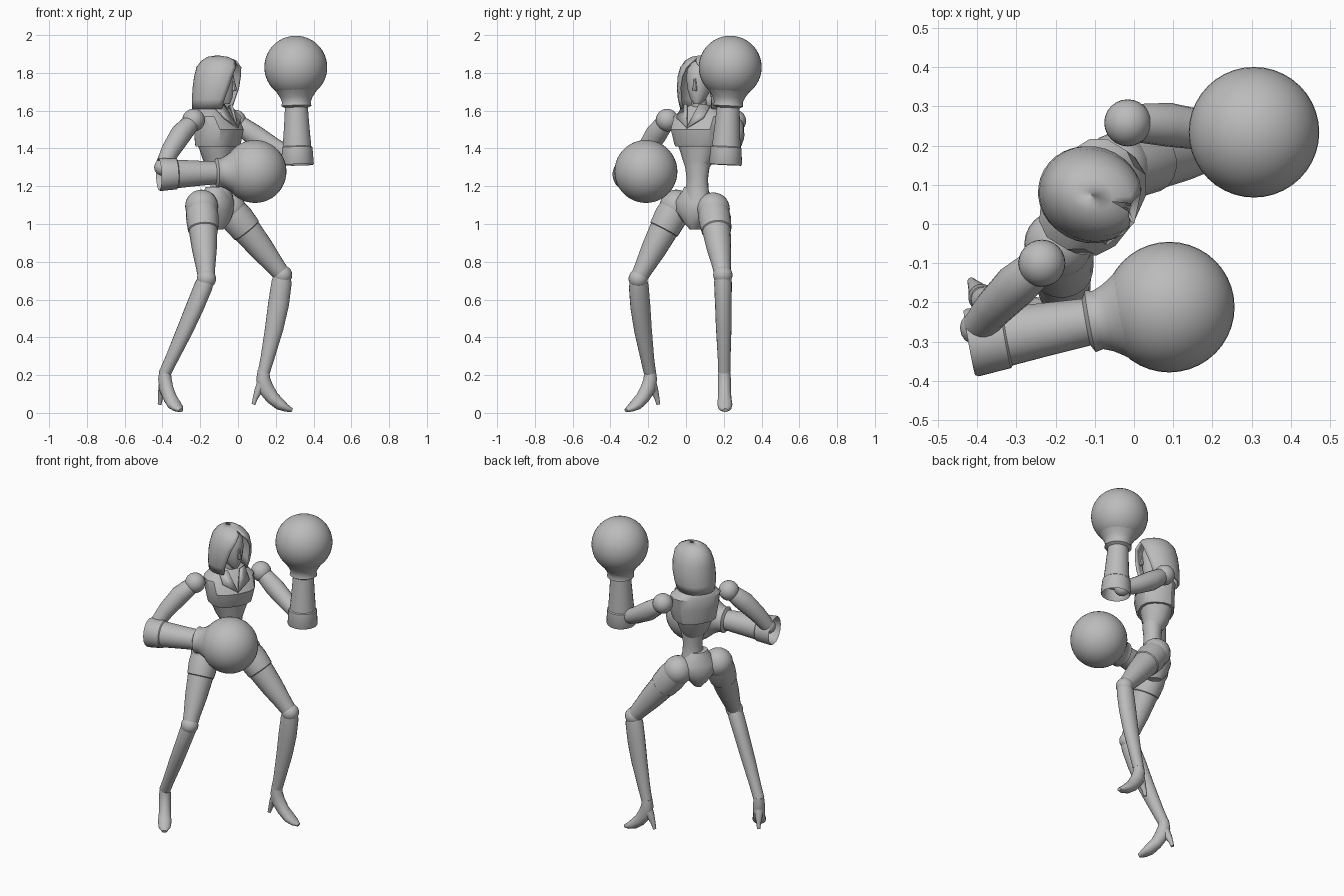
import bpy, bmesh, math
from mathutils import Vector

if "Cube" in bpy.data.objects:
    bpy.data.objects.remove(bpy.data.objects["Cube"], do_unlink=True)

grey = bpy.data.materials.new("plain grey")
grey.use_nodes = True
grey.diffuse_color = (0.5, 0.5, 0.5, 1)
grey.node_tree.nodes["Principled BSDF"].inputs["Base Color"].default_value = (0.5, 0.5, 0.5, 1)

UP = Vector((0, 0, 1))
SIDE = Vector((0.52, 0.854, 0))      # the turned body's left
FRONT = Vector((0.854, -0.52, 0))    # the turned body's front
BODY = Vector((-0.11, 0.07, 0))


def finish(bm, name, angle=40):
    bmesh.ops.remove_doubles(bm, verts=bm.verts, dist=1e-5)
    bmesh.ops.recalc_face_normals(bm, faces=bm.faces)
    mesh = bpy.data.meshes.new(name)
    bm.to_mesh(mesh)
    bm.free()
    mesh.materials.append(grey)
    ob = bpy.data.objects.new(name, mesh)
    bpy.context.scene.collection.objects.link(ob)
    bpy.ops.object.select_all(action='DESELECT')
    ob.select_set(True)
    bpy.context.view_layer.objects.active = ob
    bpy.ops.object.shade_smooth_by_angle(angle=math.radians(angle))
    return ob


def loft(name, rings, ref, axis=None, sides=18, power=1.0, angle=40):
    """Skin over rings (centre, radius along ref, radius across)."""
    bm = bmesh.new()
    loops = []
    for i, (c, ra, rb) in enumerate(rings):
        before, after = rings[max(i - 1, 0)][0], rings[min(i + 1, len(rings) - 1)][0]
        t = (axis or (after - before)).normalized()
        a = (ref - t * ref.dot(t)).normalized()
        b = t.cross(a)
        loop = []
        for k in range(sides):
            w = 2 * math.pi * (k + 0.5) / sides
            ca, sb = (math.copysign(abs(v) ** power, v) for v in (math.cos(w), math.sin(w)))
            loop.append(bm.verts.new(c + a * ca * ra + b * sb * rb))
        loops.append(loop)
    for lo, hi in zip(loops, loops[1:]):
        for k in range(sides):
            n = (k + 1) % sides
            bm.faces.new((lo[k], lo[n], hi[n], hi[k]))
    bm.faces.new(loops[0])
    bm.faces.new(loops[-1])
    return finish(bm, name, angle)


def ball(name, centre, r, seg=24):
    bm = bmesh.new()
    bmesh.ops.create_uvsphere(bm, u_segments=seg, v_segments=seg // 2 + 2, radius=r)
    bmesh.ops.translate(bm, verts=bm.verts, vec=centre)
    return finish(bm, name, 60)


def limb(name, start, end, radii, ref, bulge=Vector()):
    """Straight or bowed limb; radii are (fraction, across ref, other)."""
    axis = end - start
    rings = [(start.lerp(end, f) + bulge * math.sin(math.pi * f), a, b) for f, a, b in radii]
    return loft(name, rings, ref, axis)


def body_rings(rows, origin=BODY):
    return [(origin + FRONT * f + UP * z, a, b) for z, f, a, b in rows]


# Torso, waist and hips
loft("ribcage", body_rings([
    (1.265, .03, .045, .045), (1.34, .005, .085, .075), (1.43, 0, .118, .098)]),
    SIDE, UP, 14, .85, 30)
loft("cropped_jacket", body_rings([
    (1.41, .002, .125, .105), (1.425, .004, .13, .11), (1.50, .01, .147, .118),
    (1.57, -.012, .15, .098), (1.61, -.02, .105, .07), (1.63, -.02, .05, .05)]),
    SIDE, UP, 14, .8, 30)
loft("waist", body_rings([
    (1.12, 0, .075, .065), (1.18, 0, .062, .055), (1.24, 0, .058, .052), (1.32, 0, .07, .06)],
    Vector((-.09, .06, 0))), SIDE, UP)
loft("pelvis", body_rings([
    (.97, 0, .025, .04), (1.01, 0, .06, .075), (1.07, -.005, .12, .09),
    (1.12, 0, .12, .085), (1.17, 0, .075, .065), (1.195, 0, .062, .055)],
    Vector((-.115, .05, 0))), SIDE, UP)
loft("neck", body_rings([(1.58, -.01, .045, .045), (1.70, .01, .035, .038)]), SIDE, UP)

# Lapels of the jacket
for tag, s in (("left", 1), ("right", -1)):
    bm = bmesh.new()
    bm.faces.new([bm.verts.new(BODY + SIDE * s * u + FRONT * f + UP * z) for u, f, z in (
        (.0, .13, 1.51), (.085, .10, 1.565), (.085, .03, 1.63), (.04, .07, 1.635))])
    lapel = finish(bm, tag + "_lapel")
    lapel.modifiers.new("thickness", 'SOLIDIFY').thickness = .012

# Head inside an open hood
turn = math.radians(-18)
LOOK = Vector((math.cos(turn), math.sin(turn), 0))
EAR = Vector((-LOOK.y, LOOK.x, 0))
HEAD = Vector((-.108, .074, 0))
loft("head", [(HEAD + LOOK * f + UP * z, a, b) for z, f, a, b in (
    (1.635, .045, .018, .022), (1.665, .03, .042, .05), (1.71, .012, .06, .075),
    (1.77, .005, .07, .085), (1.82, 0, .066, .08), (1.86, 0, .035, .045))], EAR, UP, 20)
loft("nose", [(HEAD + LOOK * f + UP * z, r, r) for z, f, r in (
    (1.705, .09, .012), (1.715, .093, .013), (1.77, .085, .007))], EAR, UP, 8)

bm = bmesh.new()
rows, columns = [], 24
for z, off, rf, rs, gap in ((1.61, -.02, .118, .11, 52), (1.66, -.012, .126, .12, 50),
                            (1.72, -.002, .132, .123, 45), (1.78, .004, .13, .116, 38),
                            (1.83, .008, .122, .1, 26), (1.865, .008, .095, .075, 8),
                            (1.885, 0, .055, .045, 0), (1.893, 0, .001, .001, 0)):
    row = []
    for k in range(columns + 1):
        w = math.radians(gap + (360 - 2 * gap) * k / columns)
        row.append(bm.verts.new(HEAD + LOOK * (off + rf * math.cos(w))
                                + EAR * rs * math.sin(w) + UP * z))
    rows.append(row)
for lo, hi in zip(rows, rows[1:]):
    for k in range(columns):
        bm.faces.new((lo[k], lo[k + 1], hi[k + 1], hi[k]))
hood = finish(bm, "hood", 50)
hood.modifiers.new("thickness", 'SOLIDIFY').thickness = .012

# Arms with round boxing gloves and flared gauntlets
ARM = ((0, .035, .035), (.12, .05, .05), (.35, .058, .056), (.7, .05, .05), (1, .042, .042))
GAUNTLET = ((.10, .13), (.135, .102), (.16, .086), (.185, .076), (.205, .08), (.215, .061),
            (.32, .068), (.42, .076), (.425, .082), (.51, .088), (.518, .084), (.51, .077), (.45, .07))
arms = (
    ("left", Vector((-.016, .258, 1.545)), Vector((.275, .215, 1.365)),
     Vector((.306, .234, 1.83)), Vector((.314, .208, 1.31)), Vector((0, .012, -.015))),
    ("right", Vector((-.235, -.1, 1.55)), Vector((-.4, -.265, 1.30)),
     Vector((.09, -.212, 1.278)), Vector((-.41, -.302, 1.262)), Vector((-.01, 0, .015))),
)
for tag, shoulder, elbow, glove, cuff, bow in arms:
    ball(tag + "_shoulder", shoulder, .06)
    limb(tag + "_upper_arm", shoulder, elbow, ARM, UP if tag == "left" else SIDE, bow)
    ball(tag + "_elbow", elbow, .044, 16)
    limb(tag + "_forearm", elbow, glove.lerp(cuff, .6), ((0, .042, .042), (1, .05, .05)), SIDE)
    ball(tag + "_glove", glove, .1665, 40)
    along = (cuff - glove).normalized()
    loft(tag + "_gauntlet", [(glove + along * d, r, r) for d, r in GAUNTLET],
         SIDE, along, 24, 1, 35)

# Legs with shorts cuffs, ball knees and high-heeled shoes
THIGH = ((0, .08, .08), (.15, .088, .086), (.32, .082, .08), (.33, .077, .075),
         (.6, .067, .065), (.85, .052, .05), (1, .044, .044))
SHIN = ((0, .046, .043), (.08, .054, .047), (.3, .056, .044), (.55, .049, .041),
        (.85, .037, .034), (1, .032, .033))
legs = (
    ("left", Vector((-.045, .145, 1.08)), Vector((.236, .195, .73)),
     Vector((.137, .203, .215)), Vector((1, .03, 0)).normalized()),
    ("right", Vector((-.193, -.052, 1.095)), Vector((-.167, -.253, .71)),
     Vector((-.385, -.192, .215)), Vector((.55, -.83, 0)).normalized()),
)
for tag, hip, knee, ankle, toe in legs:
    across = UP.cross(toe)
    floor = Vector((ankle.x, ankle.y, 0))
    ball(tag + "_hip", hip, .087)
    limb(tag + "_thigh", hip, knee, THIGH, toe)
    ball(tag + "_knee", knee, .051)
    limb(tag + "_shin", knee, ankle, SHIN, toe, toe * .01)
    loft(tag + "_shoe", [(floor + toe * d + UP * z, a, b) for d, z, a, b in (
        (-.002, .225, .03, .031), (-.004, .18, .035, .037), (.01, .13, .035, .042),
        (.045, .08, .036, .036), (.085, .045, .04, .031), (.12, .025, .034, .02),
        (.15, .013, .014, .01))], across)
    loft(tag + "_heel", [(floor + toe * d + UP * z, r, r) for d, z, r in (
        (-.005, .16, .032), (-.03, .115, .022), (-.045, .08, .014), (-.055, .045, .01))],
        across, None, 12)
